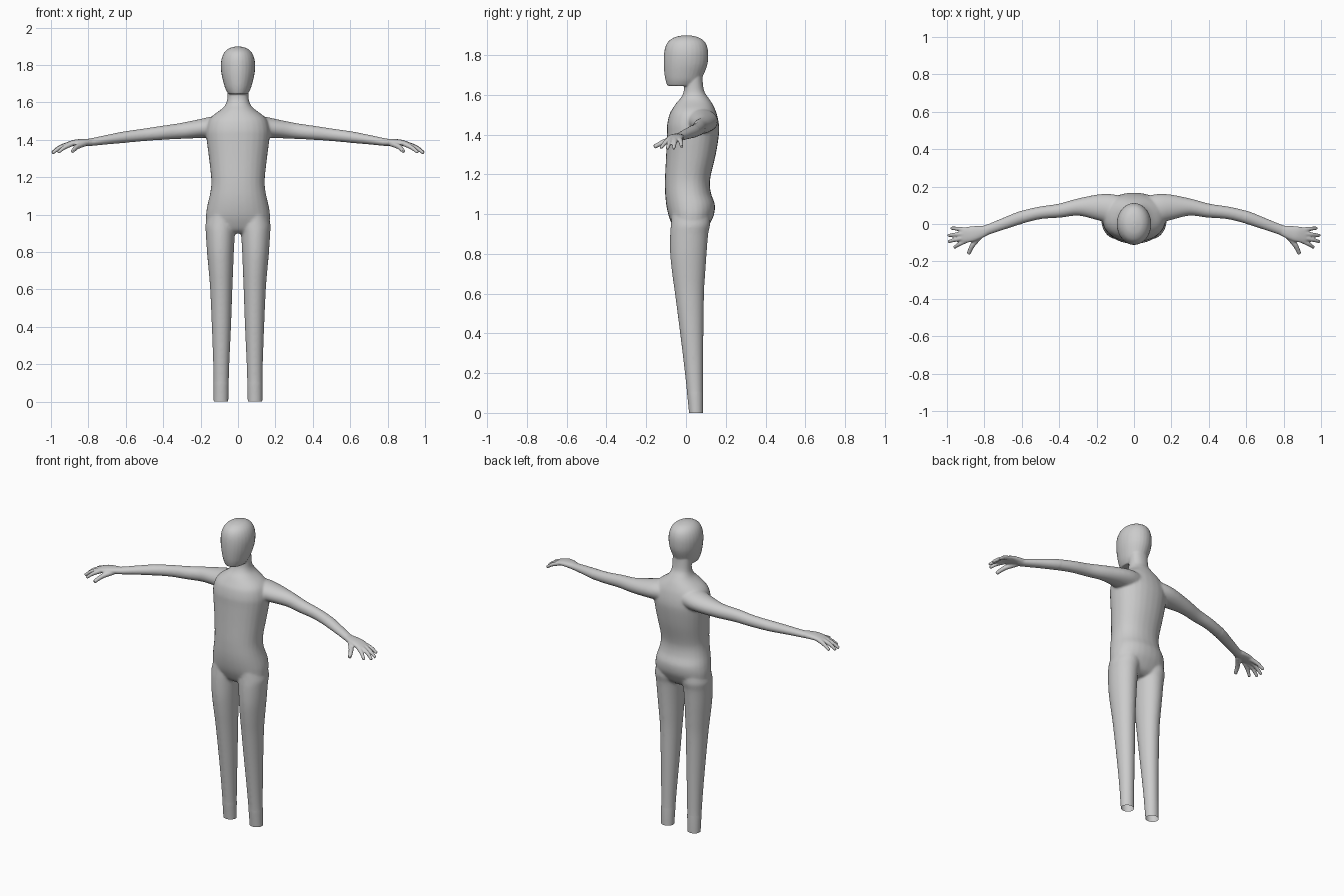
import bpy, bmesh, math
from mathutils import Vector

grey = bpy.data.materials.new("plain_grey")
grey.diffuse_color = (0.6, 0.6, 0.6, 1)
parts = []


def refine(rows, steps=4):
    """Catmull-Rom interpolation between rows of numbers."""
    out = []
    for i in range(len(rows) - 1):
        a, b, c, d = (rows[max(0, min(len(rows) - 1, i + k))] for k in (-1, 0, 1, 2))
        for j in range(steps):
            t = j / steps
            out.append([0.5 * (2 * q + (r - p) * t + (2 * p - 5 * q + 4 * r - s) * t * t
                               + (3 * q - p - 3 * r + s) * t ** 3)
                        for p, q, r, s in zip(a, b, c, d)])
    return out + [list(rows[-1])]


def loft(name, rows, upright, power=2.0, sides=28):
    """Skin elliptical rings; rows are (x, y, z, radius across, radius through)."""
    rows = refine(rows)
    bm = bmesh.new()
    rings = []
    for i, row in enumerate(rows):
        centre = Vector(row[:3])
        if upright:
            u, v = Vector((1, 0, 0)), Vector((0, 1, 0))
        else:
            t = Vector(rows[min(i + 1, len(rows) - 1)][:3]) - Vector(rows[max(i - 1, 0)][:3])
            u = t.cross(Vector((0, 0, 1))).normalized()
            v = u.cross(t).normalized()
        ring = []
        for k in range(sides):
            a = 2 * math.pi * k / sides
            c, s = math.cos(a), math.sin(a)
            c = math.copysign(abs(c) ** (2 / power), c)
            s = math.copysign(abs(s) ** (2 / power), s)
            ring.append(bm.verts.new(centre + u * c * row[3] + v * s * row[4]))
        rings.append(ring)
    for a, b in zip(rings, rings[1:]):
        for k in range(sides):
            n = (k + 1) % sides
            bm.faces.new((a[k], a[n], b[n], b[k]))
    bm.faces.new(rings[0])
    bm.faces.new(rings[-1])
    bmesh.ops.recalc_face_normals(bm, faces=bm.faces)
    mesh = bpy.data.meshes.new(name)
    bm.to_mesh(mesh)
    bm.free()
    ob = bpy.data.objects.new(name, mesh)
    bpy.context.collection.objects.link(ob)
    parts.append(ob)


def column(name, rows, power=2.0):
    """Upright loft on the centre line from (z, half width, front y, back y)."""
    loft(name, [(0, (f + b) / 2, z, w, (b - f) / 2) for z, w, f, b in rows], True, power)


# Torso and neck
column("torso", [
    (0.90, 0.07, -0.03, 0.07), (0.92, 0.12, -0.055, 0.10), (0.96, 0.165, -0.076, 0.125),
    (1.00, 0.171, -0.09, 0.142), (1.05, 0.164, -0.10, 0.145), (1.10, 0.152, -0.105, 0.127),
    (1.15, 0.144, -0.106, 0.12), (1.20, 0.144, -0.105, 0.126), (1.30, 0.155, -0.10, 0.15),
    (1.40, 0.168, -0.096, 0.166), (1.45, 0.170, -0.095, 0.166), (1.50, 0.158, -0.084, 0.156),
    (1.53, 0.135, -0.068, 0.145), (1.56, 0.094, -0.048, 0.13), (1.585, 0.069, -0.026, 0.113),
    (1.62, 0.057, -0.011, 0.091), (1.68, 0.056, -0.01, 0.083), (1.74, 0.056, -0.01, 0.083),
], 2.2)

# Head with a flat-bottomed jaw
column("head", [
    (1.645, 0.052, -0.094, 0.05), (1.67, 0.066, -0.102, 0.072), (1.70, 0.076, -0.108, 0.088),
    (1.75, 0.088, -0.112, 0.107), (1.80, 0.092, -0.111, 0.112), (1.84, 0.086, -0.104, 0.107),
    (1.87, 0.071, -0.087, 0.091), (1.89, 0.046, -0.055, 0.06), (1.899, 0.012, -0.015, 0.018),
])

for s, side in ((1, "left"), (-1, "right")):
    # Legs, tapering to plain round ends
    leg = [(1.02, 0.03, 0.15, -0.07, 0.115), (0.95, 0.008, 0.174, -0.076, 0.122),
           (0.90, 0.016, 0.172, -0.08, 0.112), (0.80, 0.022, 0.166, -0.08, 0.104),
           (0.70, 0.026, 0.157, -0.07, 0.097), (0.60, 0.03, 0.149, -0.056, 0.091),
           (0.40, 0.037, 0.140, -0.03, 0.088), (0.20, 0.046, 0.133, -0.006, 0.087),
           (0.00, 0.052, 0.130, 0.015, 0.087), (-0.04, 0.052, 0.130, 0.015, 0.087)]
    loft(side + "_leg", [(s * (i + o) / 2, (f + b) / 2, z, (o - i) / 2, (b - f) / 2)
                         for z, i, o, f, b in leg], True)

    # Arm down to the wrist
    arm = [(0.06, 0.07, 1.475, 0.075, 0.055), (0.13, 0.083, 1.468, 0.078, 0.058),
           (0.20, 0.09, 1.46, 0.068, 0.051), (0.30, 0.09, 1.448, 0.046, 0.043),
           (0.40, 0.071, 1.438, 0.038, 0.038), (0.50, 0.060, 1.427, 0.034, 0.034),
           (0.60, 0.036, 1.415, 0.034, 0.031), (0.70, 0.000, 1.401, 0.030, 0.025),
           (0.79, -0.033, 1.387, 0.027, 0.020), (0.83, -0.043, 1.385, 0.030, 0.018)]
    loft(side + "_arm", [(s * x, y, z, a, b) for x, y, z, a, b in arm], False)

    # Palm
    palm = [(0.79, -0.035, 1.387, 0.026, 0.019), (0.83, -0.045, 1.387, 0.036, 0.018),
            (0.87, -0.054, 1.385, 0.041, 0.016), (0.905, -0.060, 1.377, 0.041, 0.013),
            (0.922, -0.062, 1.372, 0.036, 0.010)]
    loft(side + "_palm", [(s * x, y, z, a, b) for x, y, z, a, b in palm], False, 2.3)

    # Fingers and thumb: root, middle, tip
    digits = {
        "little_finger": ((0.89, -0.032, 1.380), (0.94, -0.026, 1.363), (0.978, -0.022, 1.338)),
        "ring_finger": ((0.89, -0.050, 1.382), (0.95, -0.056, 1.362), (0.995, -0.062, 1.330)),
        "middle_finger": ((0.89, -0.070, 1.380), (0.95, -0.083, 1.360), (0.993, -0.095, 1.328)),
        "index_finger": ((0.89, -0.085, 1.377), (0.93, -0.106, 1.358), (0.962, -0.126, 1.332)),
        "thumb": ((0.82, -0.060, 1.380), (0.862, -0.112, 1.362), (0.885, -0.160, 1.338)),
    }
    for name, (a, b, c) in digits.items():
        r = 0.014 if name == "thumb" else 0.0115
        loft(side + "_" + name, [(s * p[0], p[1], p[2], q, q) for p, q in
                                 ((a, r * 1.15), (b, r), (c, r * 0.75))], False, 2, 12)

# Fuse everything into one continuous skin
bpy.ops.object.select_all(action='DESELECT')
for ob in parts:
    ob.select_set(True)
body = parts[0]
bpy.context.view_layer.objects.active = body
bpy.ops.object.join()
body.name = "body"


def modify(kind, **settings):
    mod = body.modifiers.new(kind.lower(), kind)
    for key, value in settings.items():
        setattr(mod, key, value)
    bpy.ops.object.modifier_apply(modifier=mod.name)


modify('REMESH', mode='VOXEL', voxel_size=0.005)
modify('SMOOTH', factor=0.5, iterations=3)

# Soften the joints, leaving the head and hands crisp
trunk = body.vertex_groups.new(name="trunk")
trunk.add([v.index for v in body.data.vertices
           if abs(v.co.x) < 0.6 and 0.1 < v.co.z < 1.62], 1.0, 'REPLACE')
modify('SMOOTH', factor=0.5, iterations=25, vertex_group="trunk")
modify('DECIMATE', ratio=0.3)

# Open, level leg ends
bm = bmesh.new()
bm.from_mesh(body.data)
bmesh.ops.bisect_plane(bm, geom=bm.verts[:] + bm.edges[:] + bm.faces[:],
                       plane_co=(0, 0, 0), plane_no=(0, 0, 1), clear_inner=True)
bm.to_mesh(body.data)
bm.free()

body.data.materials.clear()
body.data.materials.append(grey)
bpy.ops.object.shade_smooth_by_angle(angle=math.radians(50))
